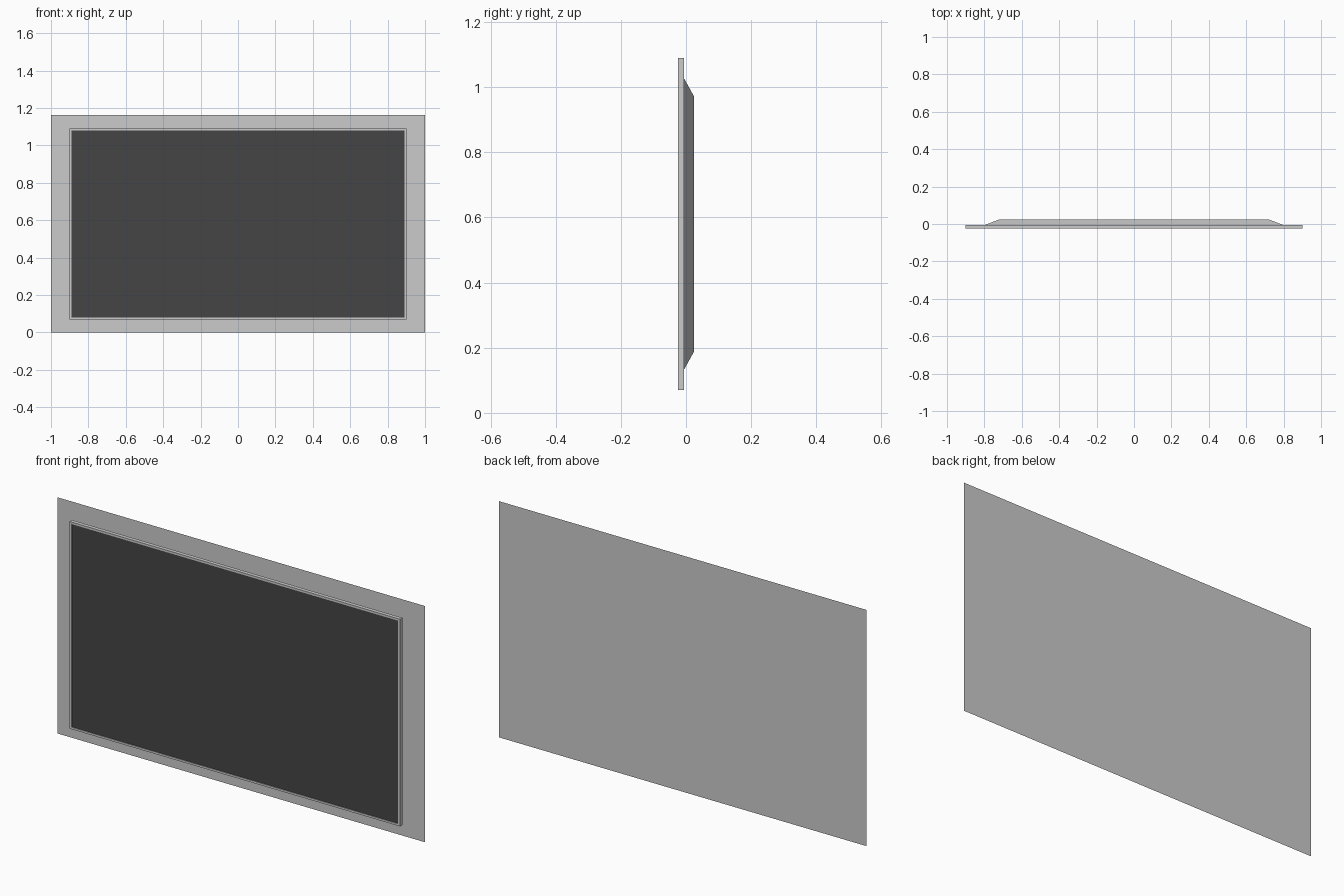
import bpy, bmesh

if "Cube" in bpy.data.objects:
    bpy.data.objects.remove(bpy.data.objects["Cube"])

CZ = 0.58  # height of the television's centre


def rect(bm, hx, hz, y, cz=CZ):
    return [bm.verts.new((sx * hx, y, cz + sz * hz))
            for sx, sz in ((-1, -1), (1, -1), (1, 1), (-1, 1))]


def rect_part(name, sections, cap_start=True, cap_end=True):
    """Join rectangles (half width, half height, y) from front to back."""
    bm = bmesh.new()
    rings = [rect(bm, *s) for s in sections]
    for a, b in zip(rings, rings[1:]):
        for i in range(4):
            j = (i + 1) % 4
            bm.faces.new((a[j], a[i], b[i], b[j]))
    if cap_start:
        bm.faces.new(rings[0])
    if cap_end and len(rings) > 1:
        bm.faces.new(rings[-1][::-1])
    mesh = bpy.data.meshes.new(name)
    bm.to_mesh(mesh)
    bm.free()
    obj = bpy.data.objects.new(name, mesh)
    bpy.context.collection.objects.link(obj)
    return obj


# thin wall panel behind the set
rect_part("wall_panel", [(1.0, 0.5815, 0.025, 0.5815)])

# bezel with a shallow recess for the screen
rect_part("bezel", [(0.89, 0.50, -0.022), (0.89, 0.50, -0.025),
                    (0.90, 0.51, -0.025), (0.90, 0.51, -0.006)],
          cap_start=False)

# dark screen filling the recess
screen = rect_part("screen", [(0.89, 0.50, -0.022)])
dark = bpy.data.materials.new("dark_glass")
dark.diffuse_color = (0.06, 0.06, 0.06, 1)
dark.use_nodes = True
dark.node_tree.nodes["Principled BSDF"].inputs["Base Color"].default_value = dark.diffuse_color
screen.data.materials.append(dark)

# tapered housing on the back
rect_part("rear_housing", [(0.80, 0.447, -0.006), (0.72, 0.392, 0.0245)])
